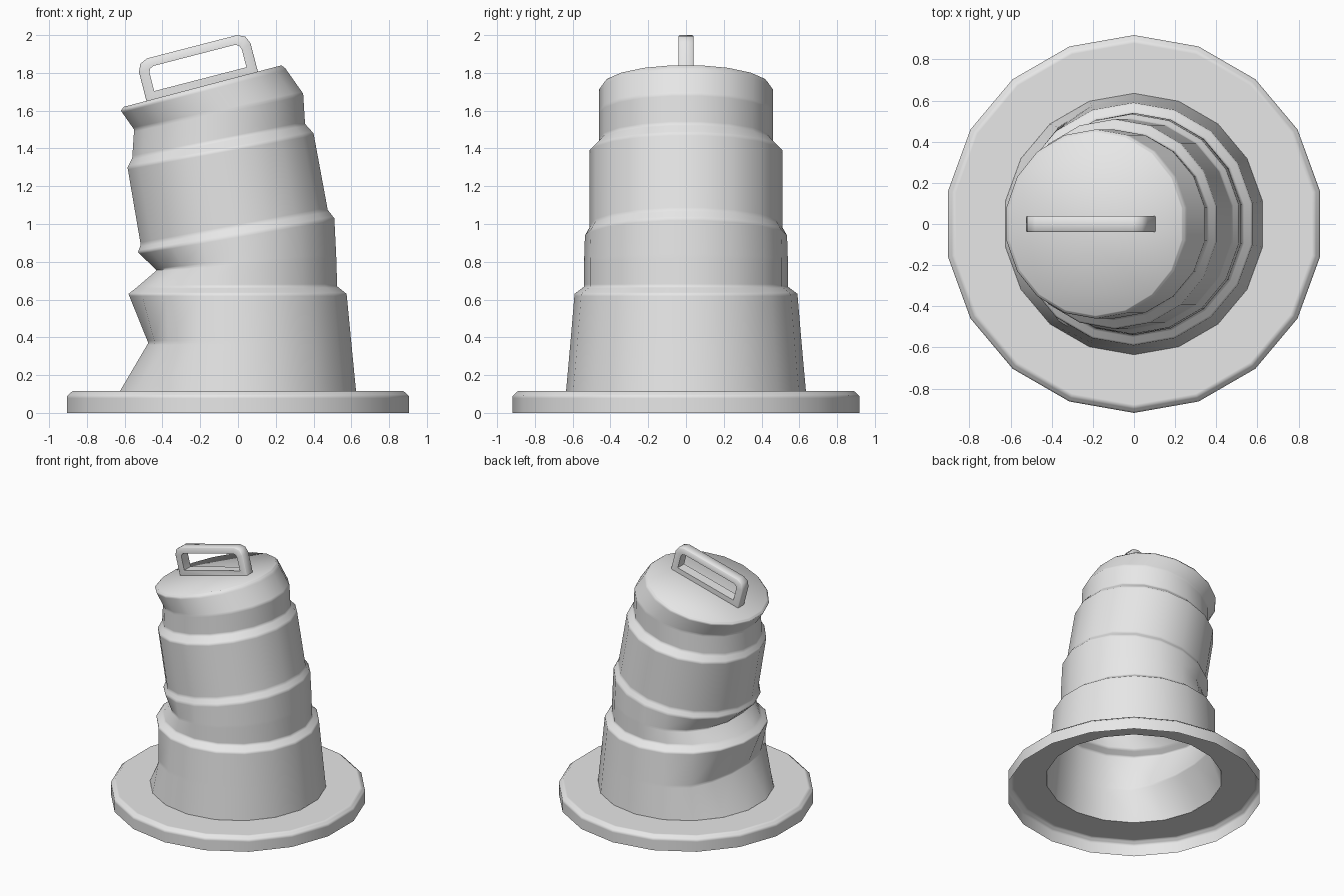
import bpy, bmesh
from math import cos, sin, pi, radians, atan2
from mathutils import Vector

SIDES = 18
if "Cube" in bpy.data.objects:
    bpy.data.objects.remove(bpy.data.objects["Cube"])

grey = bpy.data.materials.new("plain_grey")
grey.use_nodes = True
grey.diffuse_color = (0.8, 0.8, 0.8, 1)
grey.node_tree.nodes["Principled BSDF"].inputs["Base Color"].default_value = (0.8, 0.8, 0.8, 1)


def finish(name, bm, angle):
    mesh = bpy.data.meshes.new(name)
    bm.to_mesh(mesh)
    bm.free()
    mesh.materials.append(grey)
    obj = bpy.data.objects.new(name, mesh)
    bpy.context.collection.objects.link(obj)
    bpy.ops.object.select_all(action='DESELECT')
    obj.select_set(True)
    bpy.context.view_layer.objects.active = obj
    bpy.ops.object.shade_smooth_by_angle(angle=radians(angle))


def loft(bm, loops, closed=False):
    """Join successive vertex loops with quads."""
    rings = [[bm.verts.new(p) for p in loop] for loop in loops]
    pairs = list(zip(rings, rings[1:])) + ([(rings[-1], rings[0])] if closed else [])
    for a, b in pairs:
        for i in range(len(a)):
            j = (i + 1) % len(a)
            bm.faces.new((a[i], a[j], b[j], b[i]))
    return rings


def supported(loops, gap=0.012):
    """Add holding loops close to each ring so bands shade crisply."""
    result = [loops[0]]
    for a, b in zip(loops, loops[1:]):
        for from_end in (False, True):
            row = []
            for p, q in zip(a, b):
                t = min(0.3, gap / (q - p).length)
                row.append(p.lerp(q, 1 - t if from_end else t))
            result.append(row)
        result.append(b)
    return result


ANGLES = [pi / 2 + 2 * pi * i / SIDES for i in range(SIDES)]


def tilted_ring(xl, zl, xr, zr, ry, dent=0, width=60):
    """Ring spanning a left and right point, pushed in around the -x side."""
    points = []
    for a in ANGLES:
        c = cos(a) / cos(pi / SIDES)
        off = abs(atan2(sin(a + pi), cos(a + pi)))
        t = max(0, 1 - max(0, off - radians(10)) / radians(width))
        push = dent * t * t * (3 - 2 * t)
        points.append(Vector(((xl + xr) / 2 + c * (xr - xl) / 2 + push, ry * sin(a),
                              (zl + zr) / 2 + c * (zr - zl) / 2)))
    return points


# Flat base ring, a thin shell hollow underneath
bm = bmesh.new()
profile = [(0.918, 0), (0.918, 0.09), (0.89, 0.115), (0.635, 0.115)]
loft(bm, supported([[Vector((r * cos(a), r * sin(a), z)) for a in ANGLES] for r, z in profile]))
finish("base_ring", bm, 60)

# Crumpled leaning barrel, open below and capped above
bm = bmesh.new()
rings = loft(bm, supported([tilted_ring(*r) for r in (
    (-0.625, 0.115, 0.625, 0.115, 0.635),
    (-0.60, 0.37, 0.60, 0.37, 0.612, 0.125, 55),
    (-0.58, 0.63, 0.575, 0.63, 0.59),
    (-0.535, 0.665, 0.525, 0.67, 0.54),
    (-0.53, 0.755, 0.52, 0.83, 0.54, 0.10, 90),
    (-0.53, 0.85, 0.51, 1.03, 0.535),
    (-0.515, 0.89, 0.475, 1.075, 0.51),
    (-0.585, 1.30, 0.40, 1.48, 0.51),
    (-0.56, 1.35, 0.355, 1.53, 0.46),
    (-0.55, 1.50, 0.345, 1.69, 0.46),
    (-0.62, 1.60, 0.25, 1.825, 0.46),
    (-0.605, 1.62, 0.23, 1.84, 0.445))]))
bm.faces.new(rings[-1])
finish("barrel", bm, 75)


# Carrying handle: a rounded frame standing on the tilted lid
def frame_loop(half, low, high, cut, y):
    right = [(half, low), (half, high - cut), (half - 0.3 * cut, high - 0.3 * cut), (half - cut, high)]
    outline = right + [(-u, w) for u, w in reversed(right)]
    tilt = radians(14.5)
    return [Vector((-0.19 + u * cos(tilt) - w * sin(tilt), y,
                    1.73 + u * sin(tilt) + w * cos(tilt))) for u, w in outline]


bm = bmesh.new()
outer, inner = (0.305, -0.005, 0.215, 0.06), (0.252, 0.038, 0.168, 0.03)
edge = (0.3, -0.005, 0.21, 0.058)
loft(bm, [frame_loop(*edge, -0.04), frame_loop(*outer, -0.035), frame_loop(*outer, 0.035),
          frame_loop(*edge, 0.04), frame_loop(*inner, 0.04), frame_loop(*inner, -0.04)], closed=True)
bmesh.ops.recalc_face_normals(bm, faces=bm.faces)
finish("lid_handle", bm, 50)
